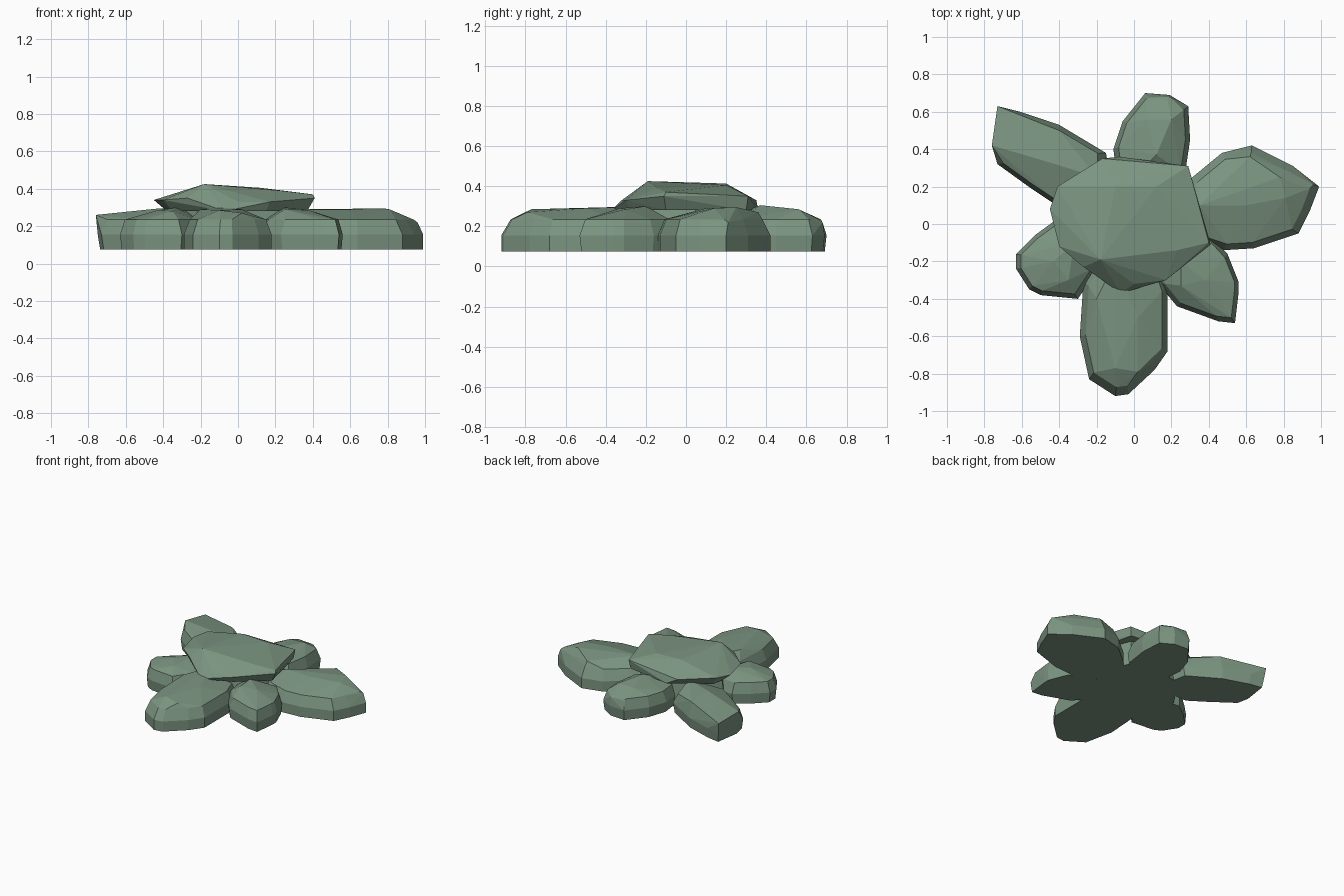
import bpy
import bmesh
from mathutils import Vector

cube = bpy.data.objects.get("Cube")
if cube:
    bpy.data.objects.remove(cube, do_unlink=True)

# One flat grey-green for the whole rock
green = bpy.data.materials.new("mossy green")
colour = (0.20, 0.30, 0.22, 1)
green.diffuse_color = colour
green.use_nodes = True
green.node_tree.nodes["Principled BSDF"].inputs["Base Color"].default_value = colour

GROUND, WAIST, SHOULDER = 0.075, 0.155, 0.235


def faceted_hull(name, points):
    """Wrap a point cloud in a flat-shaded convex skin."""
    bm = bmesh.new()
    for point in points:
        bm.verts.new(point)
    hull = bmesh.ops.convex_hull(bm, input=bm.verts)
    unused = {v for key in ("geom_interior", "geom_unused") for v in hull[key]
              if isinstance(v, bmesh.types.BMVert)}
    bmesh.ops.delete(bm, geom=list(unused), context='VERTS')
    bmesh.ops.recalc_face_normals(bm, faces=bm.faces)
    mesh = bpy.data.meshes.new(name)
    bm.to_mesh(mesh)
    bm.free()
    mesh.materials.append(green)
    obj = bpy.data.objects.new(name, mesh)
    bpy.context.collection.objects.link(obj)
    return obj


def ring(outline, scale, z):
    """Shrink an outline about its middle and lift it to a height."""
    middle = sum((Vector(p) for p in outline), Vector((0, 0))) / len(outline)
    return [(*middle.lerp(Vector(p), scale), z) for p in outline]


def lobe(name, outline, crest, foot=0.96, shoulder=0.87):
    """A boulder lobe: foot, waist and shoulder rings under a crest."""
    points = ring(outline, foot, GROUND) + ring(outline, 1, WAIST)
    points += ring(outline, shoulder, SHOULDER) + crest
    return faceted_hull(name, points)


# Lobes around the middle
lobe("front_lobe",
     [(-.15, -.1), (-.27, -.3), (-.29, -.6), (-.24, -.83), (-.1, -.92),
      (-.03, -.91), (.11, -.78), (.18, -.68), (.18, -.33), (.1, -.1)],
     [(-.2, -.4, .29), (-.1, -.77, .285), (.02, -.79, .27),
      (.02, -.5, .29), (-.1, -.2, .3)], foot=1)

lobe("left_lobe",
     [(.15, .05), (.3, .24), (.47, .38), (.63, .42), (.85, .31), (.99, .2),
      (.94, .07), (.88, -.05), (.64, -.13), (.48, -.14), (.3, -.08)],
     [(.96, .21, .22), (.62, .36, .27), (.78, .25, .295), (.81, .14, .29),
      (.6, .1, .29), (.35, .1, .29)], foot=1)

lobe("back_right_lobe",
     [(-.1, .1), (-.15, .38), (-.4, .53), (-.61, .6), (-.72, .62),
      (-.75, .42), (-.73, .32), (-.55, .19), (-.4, .09)],
     [(-.76, .42, .26), (-.73, .63, .235), (-.4, .5, .27),
      (-.42, .32, .295), (-.2, .25, .3)], foot=.95)

lobe("back_lobe",
     [(-.08, .15), (-.11, .4), (-.06, .55), (.06, .7), (.19, .69),
      (.29, .63), (.3, .45), (.27, .25)],
     [(.07, .68, .22), (.19, .68, .22), (.2, .56, .285), (.07, .56, .28),
      (.12, .37, .305)])

lobe("front_right_lobe",
     [(-.15, .0), (-.42, .02), (-.53, -.06), (-.63, -.16), (-.63, -.24),
      (-.56, -.35), (-.5, -.38), (-.3, -.4), (-.2, -.25)],
     [(-.43, -.2, .285), (-.35, -.3, .28), (-.32, -.1, .3)])

lobe("front_left_lobe",
     [(.1, -.1), (.4, -.05), (.5, -.16), (.56, -.31), (.56, -.36),
      (.54, -.53), (.45, -.52), (.23, -.44), (.13, -.32)],
     [(.46, -.25, .25), (.38, -.3, .285), (.25, -.33, .29), (.25, -.2, .3)])

# Core that closes the middle under the cap
core = [(-.36, .02), (-.24, -.2), (0, -.28), (.25, -.2), (.33, .05),
        (.25, .26), (0, .3), (-.2, .27)]
faceted_hull("core", ring(core, 1, GROUND) + ring(core, .9, .3))

# Cap slab with a tilted, faceted top
cap_underside = [(-.38, .1), (-.35, -.1), (-.07, -.37), (.15, -.28),
                 (.37, -.1), (.28, .3), (-.08, .36), (-.36, .18)]
cap_rim = [(-.45, .08, .34), (-.4, -.12, .34), (-.27, -.23, .35),
           (.0, -.32, .33), (.17, -.3, .33), (.41, -.11, .35),
           (.29, .31, .35), (.05, .33, .34), (-.17, .35, .33),
           (-.41, .2, .35)]
cap_crest = [(-.18, -.19, .425), (-.1, .2, .413), (.12, .2, .405),
             (.23, -.14, .39), (.4, -.1, .37)]
faceted_hull("cap", ring(cap_underside, 1, .28) + cap_rim + cap_crest)
